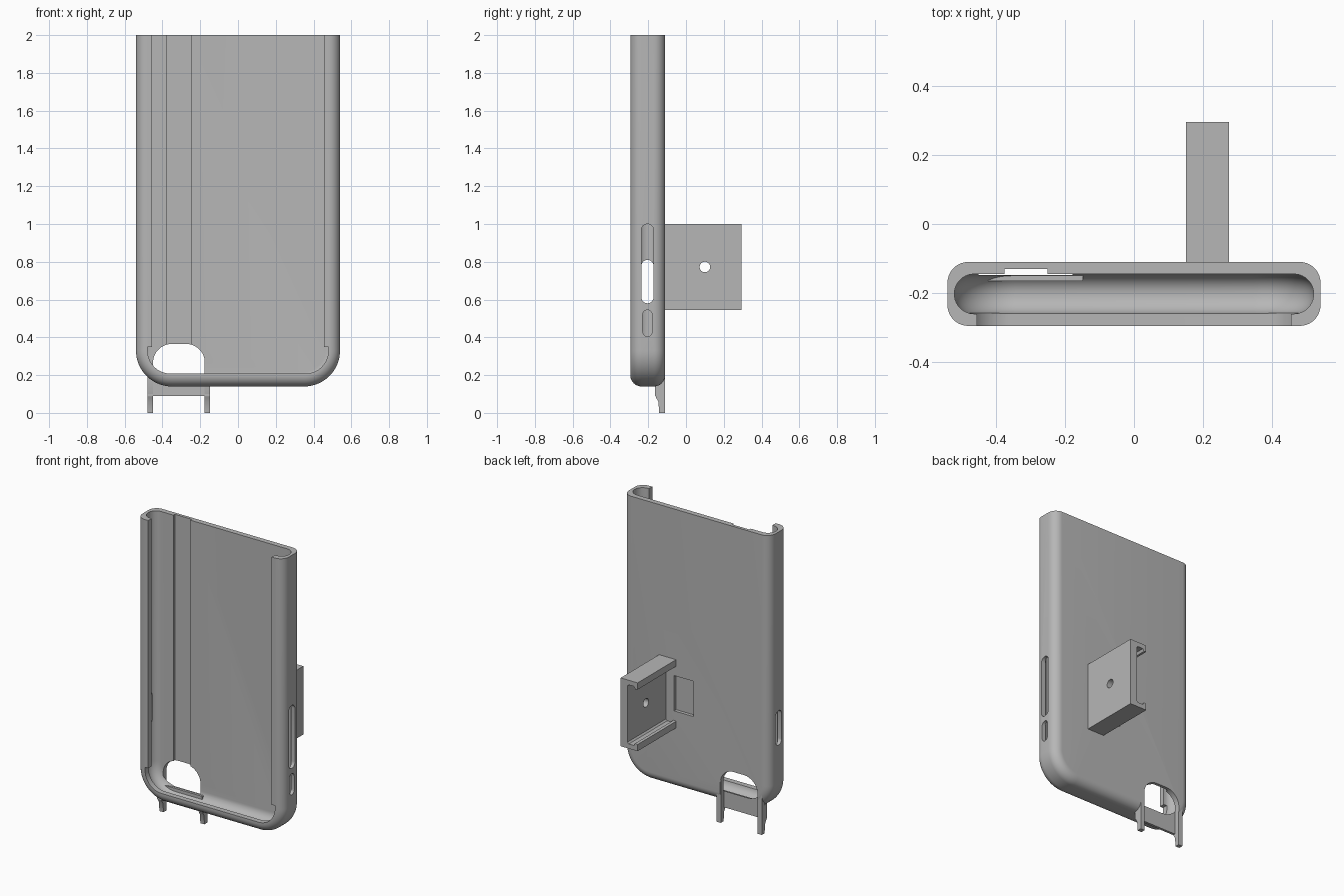
import bpy, bmesh
from math import sin, cos, pi

old = bpy.data.objects.get("Cube")
if old:
    bpy.data.objects.remove(old, do_unlink=True)

grey = bpy.data.materials.new("plain grey")
grey.use_nodes = True
grey.diffuse_color = (0.47, 0.47, 0.47, 1)
grey.node_tree.nodes["Principled BSDF"].inputs["Base Color"].default_value = (0.47, 0.47, 0.47, 1)


def loft(name, rings):
    """Skin a stack of closed rings and cap both ends."""
    bm = bmesh.new()
    loops = [[bm.verts.new(p) for p in ring] for ring in rings]
    for a, b in zip(loops, loops[1:]):
        for i in range(len(a)):
            j = (i + 1) % len(a)
            bm.faces.new((a[i], a[j], b[j], b[i]))
    bm.faces.new(loops[0])
    bm.faces.new(loops[-1])
    bmesh.ops.recalc_face_normals(bm, faces=bm.faces)
    mesh = bpy.data.meshes.new(name)
    bm.to_mesh(mesh)
    bm.free()
    mesh.materials.append(grey)
    obj = bpy.data.objects.new(name, mesh)
    bpy.context.collection.objects.link(obj)
    return obj


def prism(name, outline, axis, lo, hi):
    """Extrude a 2D outline along x (outline is y,z) or y (outline is x,z)."""
    place = (lambda a, b, d: (d, a, b)) if axis == "x" else (lambda a, b, d: (a, d, b))
    return loft(name, [[place(a, b, d) for a, b in outline] for d in (lo, hi)])


def box(name, x0, x1, y0, y1, z0, z1):
    return prism(name, [(x0, z0), (x1, z0), (x1, z1), (x0, z1)], "y", y0, y1)


def arc(cx, cy, r, start, end, n=16):
    return [(cx + r * cos(start + (end - start) * i / n),
             cy + r * sin(start + (end - start) * i / n)) for i in range(n + 1)]


def u_outline(w, bottom, r, top):
    """U shape with two rounded lower corners."""
    return ([(-w, top)] + arc(-w + r, bottom + r, r, pi, 1.5 * pi)
            + arc(w - r, bottom + r, r, 1.5 * pi, 2 * pi) + [(w, top)])


def tub(name, w, bottom, r, y0, y1, fillet, top):
    """Rounded slab with filleted front and back edges and a flat top end."""
    steps = arc(fillet, y0 + fillet, fillet, 1.5 * pi, pi, 10)
    steps += arc(fillet, y1 - fillet, fillet, pi, 0.5 * pi, 10)
    return loft(name, [[(x, y, z) for x, z in u_outline(w - d, bottom + d, r - d, top)]
                       for d, y in steps])


def slot(cy, half, z0, z1):
    return (arc(cy, z1 - half, half, 0, pi, 12) + arc(cy, z0 + half, half, pi, 2 * pi, 12))


def cut(target, cutter):
    mod = target.modifiers.new("cut", "BOOLEAN")
    mod.operation = "DIFFERENCE"
    mod.solver = "EXACT"
    mod.object = cutter
    bpy.context.view_layer.objects.active = target
    bpy.ops.object.modifier_apply(modifier=mod.name)
    bpy.data.objects.remove(cutter, do_unlink=True)


# Shell: outer slab, hollowed and open at the top
shell = tub("case_shell", 0.54, 0.14, 0.19, -0.295, -0.11, 0.06, 2.0)
cut(shell, tub("cavity", 0.52, 0.16, 0.175, -0.26, -0.145, 0.057, 2.1))

# Front window, slightly wider round the lower corners
window = u_outline(0.478, 0.208, 0.12, 0.35)
window = [(-0.455, 2.1), (-0.455, 0.35)] + window + [(0.455, 0.35), (0.455, 2.1)]
cut(shell, prism("front_window", window, "y", -0.4, -0.252))

# Long groove inside the back wall
cut(shell, box("groove", -0.375, -0.25, -0.16, -0.13, 0.25, 2.1))

# Arched opening in the back wall, running out through the bottom
arch = ([(-0.45, -0.1), (-0.175, -0.1)] + arc(-0.275, 0.265, 0.1, 0, pi / 2)
        + arc(-0.35, 0.265, 0.1, pi / 2, pi))
cut(shell, prism("lens_arch", arch, "y", -0.148, 0.0))

# Side button slots
for half, z0, z1, lo, hi in ((0.032, 0.58, 1.0, 0.4, 0.7),
                             (0.025, 0.405, 0.545, 0.4, 0.7),
                             (0.032, 0.58, 0.81, -0.7, -0.4)):
    cut(shell, prism("side_slot", slot(-0.204, half, z0, z1), "x", lo, hi))

# Shallow rectangular pocket in the back
cut(shell, box("back_pocket", 0.02, 0.165, -0.132, 0.0, 0.655, 0.89))

# Clip bracket: plate with top and bottom flanges and inward lips
half_section = [(0.275, 0.2275), (0.15, 0.2275), (0.15, 0.183), (0.168, 0.18),
                (0.176, 0.197), (0.215, 0.197), (0.225, 0.187)]
mid = 0.7725
section = ([(x, mid + h) for x, h in half_section]
           + [(x, mid - h) for x, h in reversed(half_section)])
bracket = prism("clip_bracket", section, "y", -0.112, 0.295)
cut(bracket, prism("screw_hole", arc(0.1, mid, 0.028, 0, 2 * pi * 23 / 24, 23), "x", 0.1, 0.4))

# Two hooked legs under the arch, joined by a thin plate
leg = [(-0.14, 0.3), (-0.14, 0.19), (-0.165, 0.18), (-0.165, 0.1), (-0.158, 0.08),
       (-0.146, 0.06), (-0.142, 0), (-0.112, 0), (-0.112, 0.3)]
legs = [prism("right_leg", leg, "x", -0.48, -0.45),
        prism("left_leg", leg, "x", -0.178, -0.148)]
plate = box("leg_plate", -0.48, -0.148, -0.165, -0.148, 0.09, 0.195)

for obj in [shell, bracket, plate] + legs:
    bpy.ops.object.select_all(action="DESELECT")
    obj.select_set(True)
    bpy.context.view_layer.objects.active = obj
    bpy.ops.object.shade_smooth_by_angle(angle=0.5)
